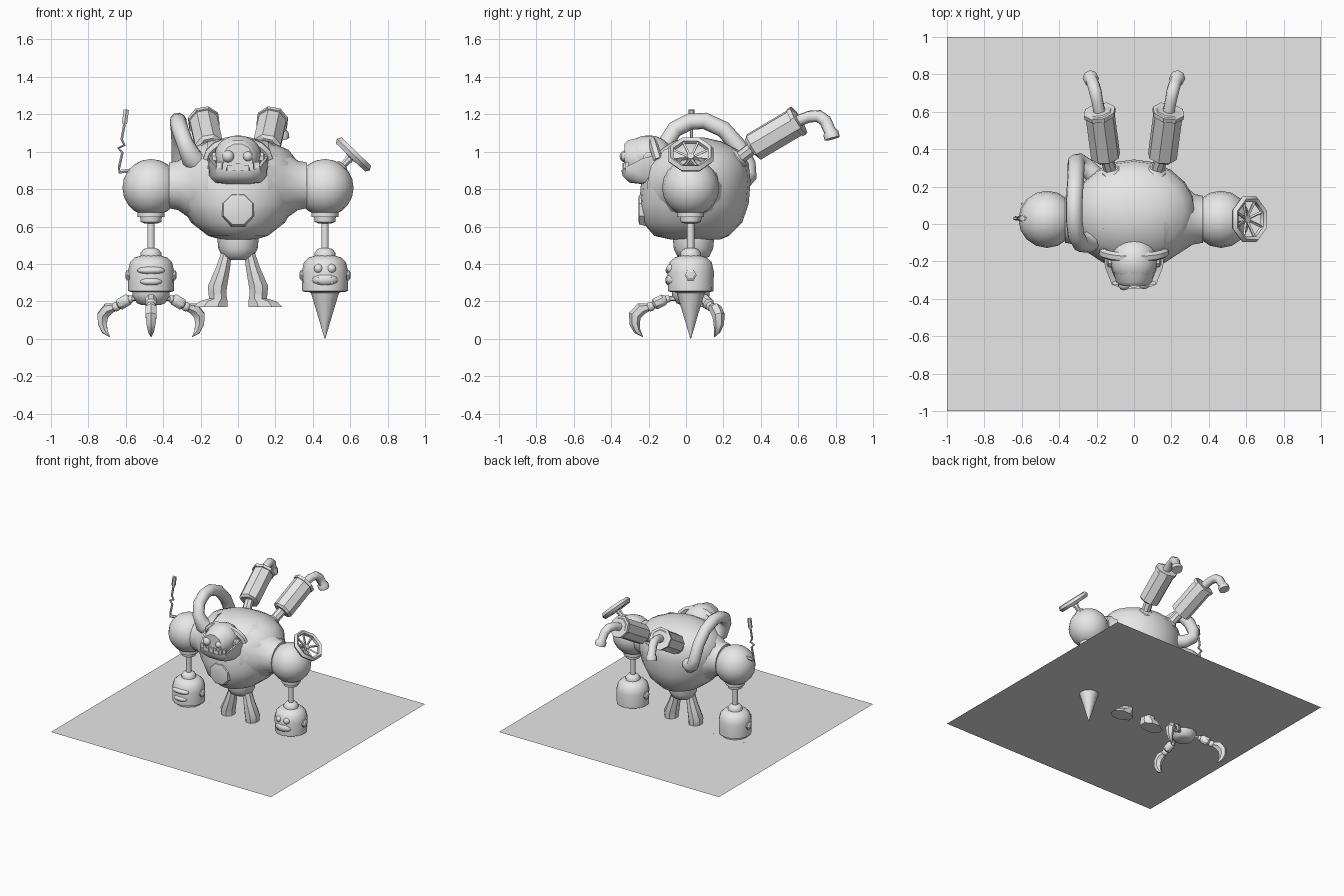
import bpy, bmesh, math
from mathutils import Vector, Matrix

if "Cube" in bpy.data.objects:
    bpy.data.objects.remove(bpy.data.objects["Cube"])

grey = bpy.data.materials.new("plain_grey")
grey.diffuse_color = (0.8, 0.8, 0.8, 1)
grey.use_nodes = True
grey.node_tree.nodes["Principled BSDF"].inputs["Base Color"].default_value = grey.diffuse_color


def make(name, bm, angle=40):
    bmesh.ops.recalc_face_normals(bm, faces=bm.faces)
    me = bpy.data.meshes.new(name)
    bm.to_mesh(me)
    bm.free()
    me.materials.append(grey)
    ob = bpy.data.objects.new(name, me)
    bpy.context.collection.objects.link(ob)
    bpy.context.view_layer.objects.active = ob
    ob.select_set(True)
    bpy.ops.object.shade_smooth_by_angle(angle=math.radians(angle))
    ob.select_set(False)
    return ob


def loft(name, rings, angle=40, caps=True):
    """Skin a list of closed rings of points."""
    bm = bmesh.new()
    rows = [[bm.verts.new(p) for p in ring] for ring in rings]
    n = len(rows[0])
    for a, b in zip(rows, rows[1:]):
        for i in range(n):
            bm.faces.new((a[i], a[(i + 1) % n], b[(i + 1) % n], b[i]))
    if caps:
        bm.faces.new(rows[0])
        bm.faces.new(rows[-1])
    return make(name, bm, angle)


def tube(name, pts, radii, n=8, angle=40):
    """Sweep a circle along a path with one radius per point."""
    pts = [Vector(p) for p in pts]
    last = (pts[1] - pts[0]).normalized()
    q = Vector((0, 0, 1)).rotation_difference(last)
    rings = []
    for i, (p, r) in enumerate(zip(pts, radii)):
        t = (pts[min(i + 1, len(pts) - 1)] - pts[max(i - 1, 0)]).normalized()
        q = last.rotation_difference(t) @ q
        last = t
        rings.append([p + q @ Vector((r * math.cos(a), r * math.sin(a), 0))
                      for a in (math.tau * (k + .5) / n for k in range(n))])
    return loft(name, rings, angle)


def lathe(name, x, y, profile, n=16, angle=40):
    """Turn a (radius, z) profile about a vertical axis."""
    return loft(name, [[(x + r * math.cos(math.tau * k / n), y + r * math.sin(math.tau * k / n), z)
                        for k in range(n)] for r, z in profile], angle)


def ball(name, c, r, u=16, v=10):
    bm = bmesh.new()
    bmesh.ops.create_uvsphere(bm, u_segments=u, v_segments=v, radius=1)
    r = r if isinstance(r, tuple) else (r, r, r)
    bm.transform(Matrix.Translation(c) @ Matrix.Diagonal((*r, 1)))
    return make(name, bm, 50)


def box(name, c, s):
    bm = bmesh.new()
    bmesh.ops.create_cube(bm, size=1)
    bm.transform(Matrix.Translation(c) @ Matrix.Diagonal((*s, 1)))
    return make(name, bm, 30)


# Floor sheet
Z = 0.235
bm = bmesh.new()
bm.faces.new([bm.verts.new((x, y, Z)) for x, y in ((-1, -1), (1, -1), (1, 1), (-1, 1))])
make("floor_sheet", bm)

# Round torso: z, half width, front y, back y
body = [(.53, .09, -.08, .18), (.55, .16, -.17, .23), (.62, .25, -.23, .3), (.72, .31, -.25, .335),
        (.84, .335, -.24, .345), (.94, .325, -.21, .335), (1.01, .27, -.15, .28),
        (1.055, .17, -.07, .19), (1.075, .06, 0, .1)]
rings = []
for z, w, f, b in body:
    rings.append([(w * math.cos(a), (f + b) / 2 + (b - f) / 2 * math.sin(a), z)
                  for a in (math.tau * k / 20 for k in range(20))])
loft("torso", rings, 60)
tube("belly_plate", [(0, -.2, .69), (0, -.25, .69), (0, -.254, .69)], [.1, .085, .07], 8, 30)

# Hips
lathe("hips", 0, .04, [(.05, .42), (.085, .44), (.105, .48), (.11, .53), (.11, .56)])

# Shoulders, arms and legs on both sides
AX, AY = .465, .025
for s, side in ((-1, "left"), (1, "right")):
    x = s * AX
    tube(side + "_shoulder_socket", [(s * .16, .03, .82), (s * .25, .03, .82), (s * .32, AY, .82), (s * .37, AY, .82)],
         [.24, .185, .135, .125], 14, 50)
    ball(side + "_shoulder", (x, AY, .808), .153)
    lathe(side + "_shoulder_cuff", x, AY, [(.072, .7), (.072, .65), (.058, .65), (.055, .625), (.03, .615)], 12)
    tube(side + "_arm_rod", [(x, AY, .45), (x, AY, .64)], [.02, .02], 10)
    lathe(side + "_wrist", x, AY, [(.055, .43), (.055, .46), (.04, .48), (.02, .485)], 12)
    lathe(side + "_hand", x, AY, [(.105, .25), (.122, .255), (.124, .36), (.112, .41), (.085, .435), (.05, .445)])
    for d in (-1, 1):
        tube(side + "_hand_bolt", [(x + d * .11, AY, .34), (x + d * .128, AY, .34), (x + d * .136, AY, .34)],
             [.032, .032, .018], 6, 30)
    # Leg with an outward foot: z, centre, half width, half depth
    leg = [(.46, .062, .028, .04), (.38, .08, .038, .048), (.28, .11, .052, .06), (.25, .11, .048, .055),
           (.215, .107, .048, .055), (.2, .13, .075, .058), (.17, .146, .09, .06)]
    loft(side + "_leg", [[(s * (c + w * math.cos(a) * 1.08), .03 + d * math.sin(a) * 1.08, z)
                          for a in (math.tau * (k + .5) / 8 for k in range(8))] for z, c, w, d in leg], 35)

# Drill hand with eyes and mouth
lathe("drill", AX, AY, [(.09, .252), (.075, .245), (.04, .13), (.002, .0)], 12)
for d in (-1, 1):
    ball("hand_eye", (AX + d * .035, AY - .105, .375), .025, 10, 6)
    tube("hand_tusk", [(AX + d * .035, AY - .115, .295), (AX + d * .035, AY - .125, .33)], [.013, .003], 5)
ball("drill_hand_muzzle", (AX, AY - .1, .315), (.07, .035, .035), 12, 8)

# Claw hand with brow, lip and three hooked claws
ball("claw_hand_brow", (-AX, AY - .105, .365), (.075, .03, .022), 12, 8)
ball("claw_hand_lip", (-AX, AY - .105, .305), (.06, .03, .022), 12, 8)
lathe("claw_hub", -AX, AY, [(.1, .255), (.1, .23), (.075, .19), (.05, .18)], 12)
for k in range(3):
    a = -math.pi / 2 + k * math.tau / 3

    def out(r, z, a=a):
        return (-AX + r * math.cos(a), AY + r * math.sin(a), z)

    tube("claw_rod", [out(.04, .215), out(.13, .215)], [.014, .014], 6)
    ball("claw_elbow", out(.125, .212), .02, 8, 6)
    tube("claw_forearm", [out(.13, .212), out(.145, .208), out(.19, .185), out(.2, .18)], [.02, .033, .033, .02], 8)
    ball("claw_joint", out(.215, .172), .026, 8, 6)
    tube("claw_hook", [out(.215, .172), out(.265, .16), out(.298, .125), out(.3, .08), out(.285, .04), out(.255, .01)],
         [.018, .034, .034, .028, .018, .002], 6, 35)

# Head, ears and eyes
ball("head", (0, -.2, .98), (.125, .13, .108))
tube("face_block", [(0, -.22, .965), (0, -.31, .965), (0, -.328, .965)], [.12, .1, .08], 12)
tube("head_collar", [(.165 * math.cos(a), -.15 - .03 * math.sin(a), .96 + .1 * math.sin(a))
                     for a in (math.pi * k / 8 for k in range(9))], [.025] * 9, 6)
for s in (-1, 1):
    tube("ear_bolt", [(s * .11, -.2, .965), (s * .135, -.2, .965), (s * .145, -.2, .965)], [.032, .032, .018], 8, 30)
    ball("eye", (s * .053, -.322, .975), .033 if s < 0 else .027, 10, 8)

# Jaw as an open bowl with teeth
arc = [(-.165, -.13), (-.155, -.23), (-.118, -.325), (-.06, -.345), (.06, -.345), (.118, -.325), (.155, -.23), (.165, -.13)]
rim = [.99, .965, .915, .9, .9, .915, .965, .99]


def bowl(k, z=None, drop=0):
    return [(x * k, -.14 + (y + .14) * k, rim[i] - drop if z is None else z) for i, (x, y) in enumerate(arc)]


loft("jaw", [bowl(.8, .9), bowl(.84, None, .005), bowl(1), bowl(.97, .87), bowl(.8, .835), bowl(.4, .825)], 40)
for x, w, h in ((-.1, .028, .05), (-.045, .03, .035), (.0, .026, .045), (.045, .03, .035), (.1, .028, .05)):
    box("lower_tooth", (x, -.332 if abs(x) < .08 else -.315, .895 + h / 2), (w, .016, h))
for x in (-.072, -.022, .022, .072):
    box("upper_tooth", (x, -.325, .92), (.022, .02, .04))

# Hose over one shoulder
hose = [(-.2, -.06, .93), (-.25, -.1, .97), (-.285, -.105, 1.05), (-.31, -.06, 1.12), (-.32, .02, 1.16), (-.32, .1, 1.165),
        (-.315, .2, 1.12), (-.31, .28, 1.03), (-.31, .33, .93), (-.295, .335, .87), (-.25, .3, .84), (-.19, .24, .84)]
tube("shoulder_hose", hose, [.06, .058] + [.045] * 8 + [.05, .055], 10, 50)

# Twin exhausts
for s in (-1, 1):
    def P(x, y, z, s=s):
        return (s * x, y, z)

    tube("exhaust_base", [P(.11, .22, .91), P(.118, .285, .965), P(.12, .3, .975)], [.06, .055, .035], 10)
    tube("exhaust_inlet", [P(.11, .24, .93), P(.155, .375, 1.035)], [.035, .035], 8)
    tube("muffler", [P(.15, .355, 1.02), P(.152, .362, 1.025), P(.183, .595, 1.163), P(.185, .605, 1.168)],
         [.065, .08, .08, .065], 8, 30)
    tube("muffler_band", [P(.181, .583, 1.156), P(.185, .603, 1.168)], [.088, .088], 8, 30)
    tube("tail_pipe", [P(.185, .6, 1.165), P(.197, .66, 1.188), P(.207, .71, 1.19), P(.217, .745, 1.165),
                       P(.227, .77, 1.11), P(.229, .774, 1.1), P(.233, .782, 1.07)],
         [.032, .032, .034, .034, .032, .042, .042], 8, 50)

# Steering wheel on one shoulder
C = Vector((.617, .025, .985))
N = Vector((.69, 0, .72)).normalized()
U = Vector((N.z, 0, -N.x))
V = Vector((0, 1, 0))


def on_rim(k, r):
    a = math.tau * (k + .5) / 8
    return C + U * (r * math.cos(a)) + V * (r * math.sin(a))


loft("wheel_rim", [[on_rim(k, r) + N * h for k in range(8)]
                   for r, h in ((.132, 0), (.118, .022), (.1, .012), (.1, -.012), (.118, -.022), (.132, 0))], 50, False)
for k in range(8):
    tube("wheel_spoke", [C - N * .025, on_rim(k, .11)], [.008, .008], 4)
tube("wheel_hub", [C - N * .04, C - N * .01], [.025, .02], 8)
tube("wheel_column", [C - N * .14, C - N * .02], [.02, .02], 8)
tube("column_foot", [C - N * .13, C - N * .085, C - N * .075], [.045, .04, .025], 8)

# Zigzag antenna on the other shoulder
wire = [(-.57, .9), (-.635, .893), (-.635, .92), (-.618, .995), (-.64, 1.02), (-.607, 1.035), (-.622, 1.065), (-.605, 1.16)]
tube("antenna_wire", [(x, .03, z) for x, z in wire], [.012, .012] + [.008] * 6, 6)
tube("antenna_tip", [(-.607, .03, 1.15), (-.597, .03, 1.225)], [.016, .016], 6)
